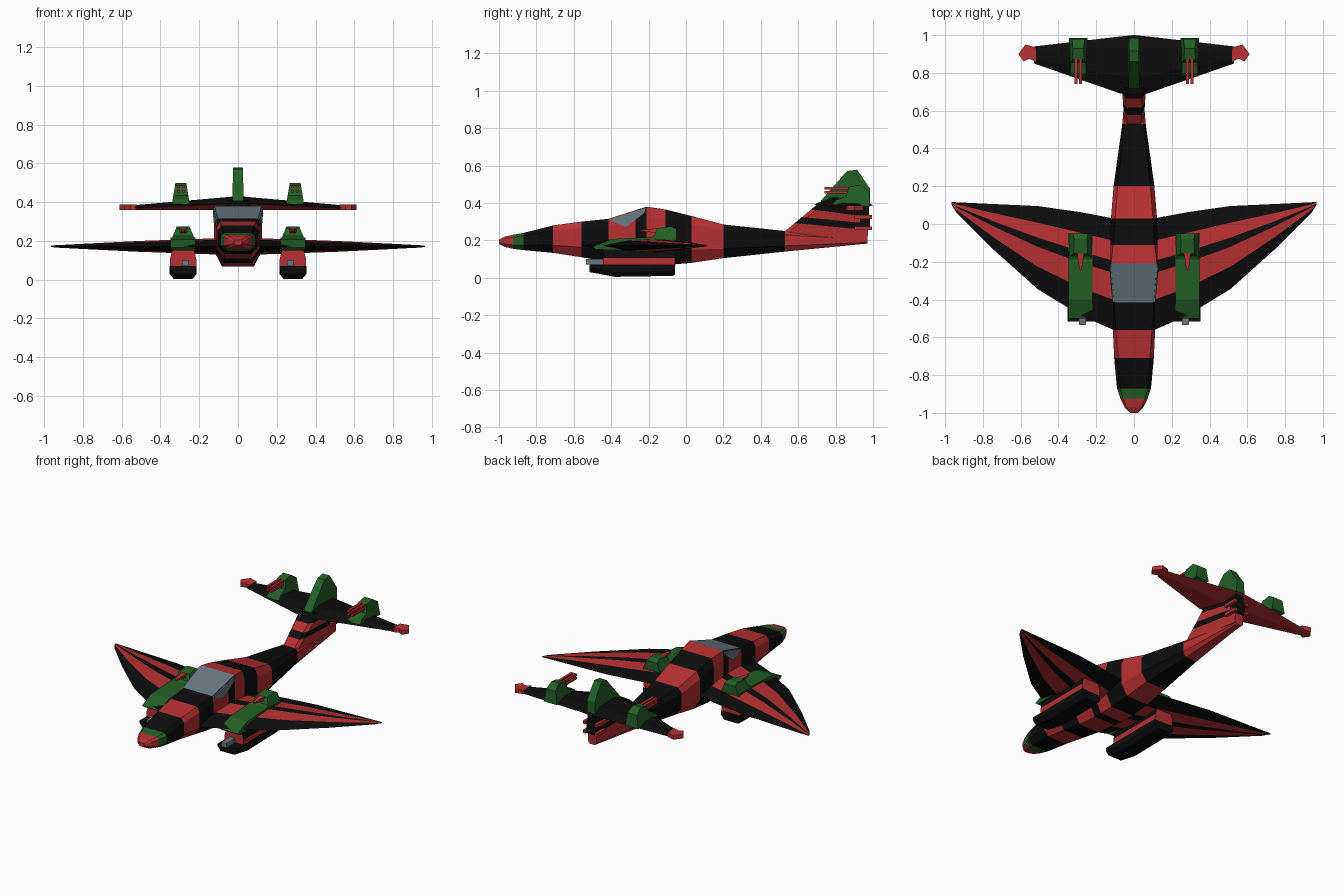
import bpy, bmesh

if "Cube" in bpy.data.objects:
    bpy.data.objects.remove(bpy.data.objects["Cube"])

def mat(name, r, g, b):
    m = bpy.data.materials.new(name)
    m.diffuse_color = (r, g, b, 1)
    m.use_nodes = True
    m.node_tree.nodes["Principled BSDF"].inputs["Base Color"].default_value = m.diffuse_color
    return m

MATS = [mat("black", .004, .004, .004), mat("red", .48, .03, .033),
        mat("green", .017, .115, .019), mat("glass_grey", .14, .19, .22)]
BLACK, RED, GREEN, GREY = range(4)


def loft(name, rings, rule, caps=(0, 0)):
    """Skin a list of equal rings; rule(segment, edge) gives the colour."""
    bm = bmesh.new()
    vs = [[bm.verts.new(p) for p in r] for r in rings]
    n = len(rings[0])
    for s in range(len(vs) - 1):
        for e in range(n):
            f = bm.faces.new((vs[s][e], vs[s][(e + 1) % n],
                              vs[s + 1][(e + 1) % n], vs[s + 1][e]))
            f.material_index = rule(s, e)
    for r, c in ((vs[0], caps[0]), (vs[-1], caps[1])):
        bm.faces.new(r).material_index = c
    bmesh.ops.recalc_face_normals(bm, faces=bm.faces)
    me = bpy.data.meshes.new(name)
    bm.to_mesh(me)
    bm.free()
    for m in MATS:
        me.materials.append(m)
    ob = bpy.data.objects.new(name, me)
    bpy.context.collection.objects.link(ob)
    return ob


def prism(name, prof, xc, hb, ht, c):
    """Side profile (y, z) widened in x, from hb at its base to ht at its top."""
    z0, z1 = min(p[1] for p in prof), max(p[1] for p in prof)
    rings = [[(xc + s * (hb + (ht - hb) * (z - z0) / (z1 - z0)), y, z) for y, z in prof]
             for s in (-1, 1)]
    return loft(name, rings, lambda s, e: c, (c, c))


def box(name, x, y0, y1, z, w, h, c, front=1.0):
    """Bar along y; 'front' scales its -y end."""
    rings = [[(x + a * w * k, y, z + b * h * k) for a, b in ((-1, -1), (1, -1), (1, 1), (-1, 1))]
             for y, k in ((y0, front), (y1, 1))]
    return loft(name, rings, lambda s, e: c, (c, c))


# Fuselage: y, half width, bottom, top, top width factor, colour up to next station
body = [(-1.0, .02, .18, .205, .8, RED), (-.97, .05, .165, .22, .8, RED),
        (-.925, .072, .155, .23, .8, GREEN), (-.87, .09, .148, .24, .8, BLACK),
        (-.71, .105, .133, .28, .8, RED), (-.56, .112, .11, .30, .85, BLACK),
        (-.415, .112, .085, .315, .93, RED), (-.27, .12, .07, .361, .97, BLACK),
        (-.21, .124, .067, .38, .98, RED), (-.11, .125, .067, .365, .88, BLACK),
        (.03, .122, .08, .33, .82, RED), (.20, .108, .105, .285, .8, BLACK),
        (.53, .062, .14, .25, .8, RED), (.97, .025, .183, .205, .8, RED)]


def body_ring(y, w, zb, zt, k):
    h = zt - zb
    half = [(.65 * w, zb), (w, zb + .28 * h), (w, zt - .18 * h), (k * w, zt)]
    return [(x, y, z) for x, z in half] + [(-x, y, z) for x, z in half[::-1]]


loft("fuselage", [body_ring(*b[:5]) for b in body],
     lambda s, e: GREY if e == 3 and s in (6, 7) else body[s][5], (RED, RED))

# Cockpit side windows, thin plates over the fuselage flanks
for s in (-1, 1):
    win = [(-.415, .31, .110), (-.215, .374, .125), (-.225, .345, .1265), (-.32, .272, .1205)]
    loft("side_window", [[(s * (x + d), y, z) for y, z, x in win] for d in (-.005, .003)],
         lambda a, e: GREY, (GREY, GREY))

# Main wing: x, leading edge, trailing edge, half thickness; stripes follow the chord
plan = [(0, -.56, .03, .042), (.11, -.56, .03, .042), (.28, -.485, .062, .036),
        (.51, -.345, .095, .028), (.75, -.13, .106, .016), (.94, .06, .115, .006),
        (.965, .10, .116, .003)]
span = [(-x, a, b, t) for x, a, b, t in plan[:0:-1]] + plan
chord = [(0, 0), (.27, .8), (.51, 1), (.62, .97), (.80, .65), (1, 0)]
rings = []
for x, a, b, t in span:
    up = [(x, a + (b - a) * f, .172 + t * k) for f, k in chord]
    low = [(x, a + (b - a) * f, .172 - t * k) for f, k in chord[-2:0:-1]]
    rings.append(up + low)
loft("main_wing", rings, lambda s, e: (e % 5) % 2)

# Tail fin with slanting stripes
rings = []
for zf, zr in ((.235, .19), (.29, .255), (.322, .29), (.362, .325), (.41, .39)):
    y0, w = .53 + (zf - .25) / .83, .053 + .08 * (zf - .25)
    y1 = .97 + .05 * (zr - .19)
    rings.append([(w * .7, y0, zf), (w, y0 + .03, zf), (.03, y1, zr),
                  (-.03, y1, zr), (-w, y0 + .03, zf), (-w * .7, y0, zf)])
loft("tail_fin", rings, lambda s, e: (RED, BLACK, RED, BLACK)[s], (RED, BLACK))

# Tailplane: black above, red below
tail = [(0, .685, 1.0, .392, .432), (.07, .69, .993, .391, .425), (.53, .85, .94, .37, .385)]
rings = []
for x, a, b, zl, zt in [(-t[0],) + t[1:] for t in tail[:0:-1]] + tail:
    c = b - a
    rings.append([(x, a, zl), (x, a + .3 * c, zt), (x, a + .8 * c, zt - .006),
                  (x, b, zl - .005), (x, a + .6 * c, .36)])
loft("tailplane", rings, lambda s, e: RED if e > 2 else BLACK, (RED, RED))

# Top fin
prism("top_fin", [(.72, .41), (.86, .57), (.915, .578), (.985, .475), (.985, .39)],
      0, .03, .025, GREEN)

# Rear guns under the tailplane
box("rear_gun_mount", 0, .93, .985, .295, .034, .04, BLACK)
for x in (-.042, .042):
    for z in (.265, .325):
        box("rear_gun", x, .90, .995, z, .01, .01, RED)

for s in (-1, 1):
    # Tailplane turret with four barrels
    x = s * .295
    prism("tail_turret", [(.78, .39), (.80, .415), (.855, .435), (.87, .485), (.93, .498),
                          (.98, .465), (.985, .38)], x, .048, .028, GREEN)
    for dx in (-.013, .013):
        for z in (.457, .479):
            box("tail_turret_gun", x + dx, .74, .88, z, .008, .007, RED)
    # Wing tip gun on the tailplane
    tip = [(.52, .86), (.555, .875), (.585, .86), (.612, .90), (.575, .95), (.52, .935)]
    loft("tailplane_tip", [[(s * a, b, z) for a, b in tip] for z in (.36, .387)],
         lambda a, e: RED, (RED, RED))

    # Green deck and turret on the wing
    x = s * .283
    prism("wing_deck", [(-.50, .165), (-.40, .207), (-.20, .217), (-.06, .207), (-.06, .15),
                        (-.48, .15)], x, .064, .064, GREEN)
    prism("wing_turret", [(-.21, .205), (-.17, .225), (-.155, .265), (-.08, .275),
                          (-.05, .26), (-.05, .20)], x, .064, .033, GREEN)
    box("wing_turret_gun", x, -.24, -.13, .252, .022, .014, RED, .3)

    # Engine pod: black keel, red upper band, grey gun
    keel = []
    for y, zb in ((-.515, .03), (-.38, .005), (-.075, .01), (-.06, .015)):
        keel.append([(x + a * .07, y, z) for a, z in
                     ((-.7, zb), (.7, zb), (1, zb + .025), (1, .072), (-1, .072), (-1, zb + .025))])
    loft("pod_keel", keel, lambda a, e: BLACK)
    upper = [[(x + a * .068, y, z) for a, z in
              ((-1, .07), (1, .07), (1, .105), (.8, .16), (-.8, .16), (-1, .105))]
             for y in (-.445, -.06)]
    loft("pod_body", upper, lambda a, e: RED if e in (1, 5) else BLACK, (RED, RED))
    box("pod_gun", s * .272, -.535, -.43, .086, .018, .015, GREY)
